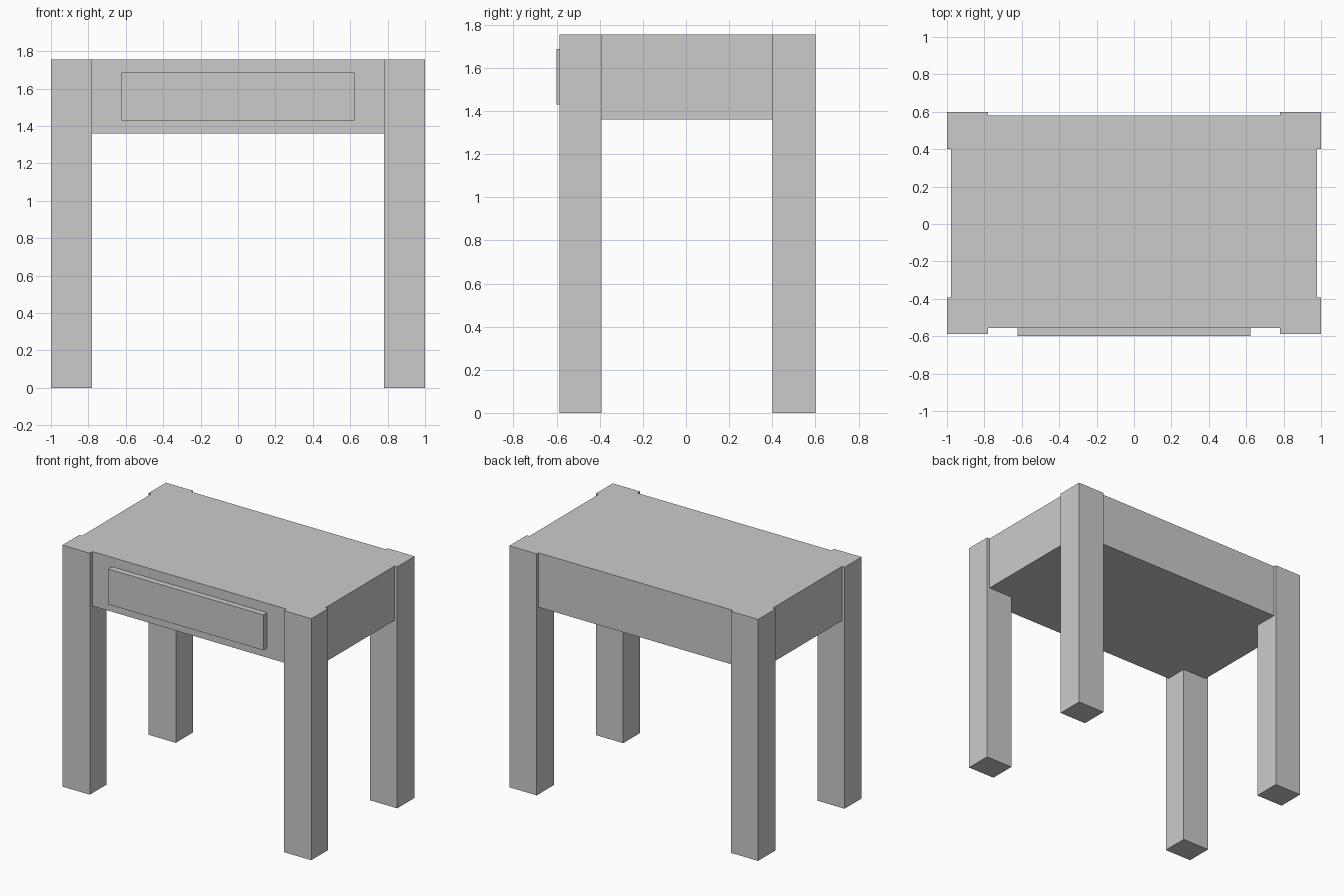
import bpy
import bmesh

if "Cube" in bpy.data.objects:
    bpy.data.objects.remove(bpy.data.objects["Cube"])

TOP, UNDER = 1.755, 1.36          # table height and underside of the body
LEG_X = (0.78, 1.0)               # inner and outer leg faces
FRONT_LEG_Y = (-0.587, -0.393)
BACK_LEG_Y = (0.40, 0.60)


def prism(name, outline, z0, z1):
    """Extrude a flat xy outline from z0 up to z1."""
    bm = bmesh.new()
    face = bm.faces.new([bm.verts.new((x, y, z0)) for x, y in outline])
    new = bmesh.ops.extrude_face_region(bm, geom=[face], use_keep_orig=True)["geom"]
    verts = [v for v in new if isinstance(v, bmesh.types.BMVert)]
    bmesh.ops.translate(bm, verts=verts, vec=(0, 0, z1 - z0))
    bmesh.ops.recalc_face_normals(bm, faces=bm.faces)
    mesh = bpy.data.meshes.new(name)
    bm.to_mesh(mesh)
    bm.free()
    obj = bpy.data.objects.new(name, mesh)
    bpy.context.collection.objects.link(obj)
    return obj


def box(name, x, y, z):
    outline = [(x[0], y[0]), (x[1], y[0]), (x[1], y[1]), (x[0], y[1])]
    return prism(name, outline, *z)


# Four full-height corner legs
for row, y in (("front", FRONT_LEG_Y), ("back", BACK_LEG_Y)):
    box(row + "_left_leg", (-LEG_X[1], -LEG_X[0]), y, (0, TOP))
    box(row + "_right_leg", LEG_X, y, (0, TOP))

# Table body, notched at the corners to fit between the legs
side, inner = 0.978, LEG_X[0]
front, back = -0.557, 0.58
y0, y1 = FRONT_LEG_Y[1], BACK_LEG_Y[0]
right_half = [(inner, front), (inner, y0), (side, y0),
              (side, y1), (inner, y1), (inner, back)]
left_half = [(-x, y) for x, y in reversed(right_half)]
prism("table_body", right_half + left_half, UNDER, TOP)

# Raised drawer front
box("drawer_front", (-0.624, 0.624), (-0.60, front), (1.43, 1.687))
